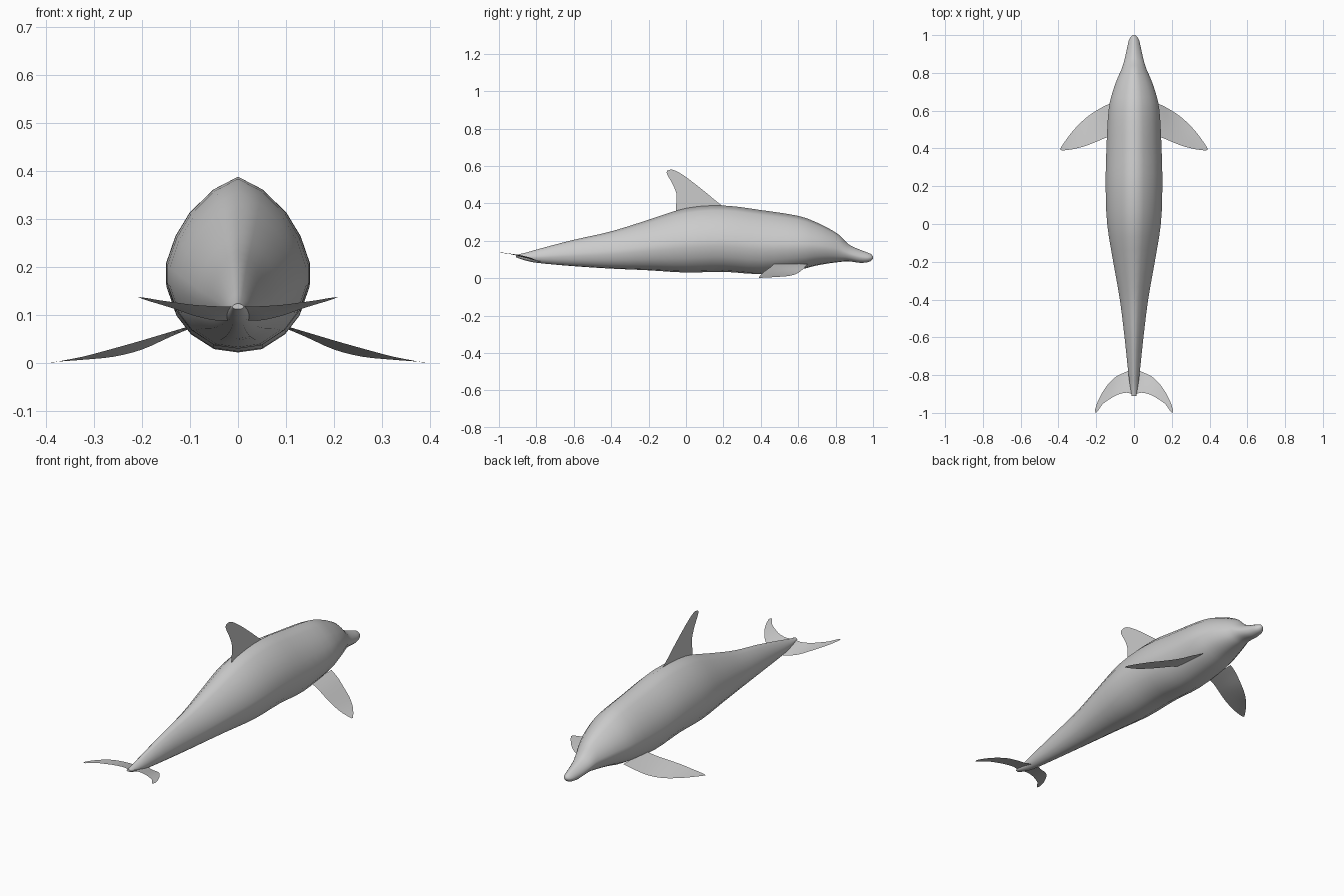
import bpy
from mathutils import Vector


def smooth_rows(rows, steps):
    # Catmull-Rom interpolation between stations
    out = []
    n = len(rows)
    for i in range(n - 1):
        p = [Vector(rows[max(0, min(n - 1, i + k))]) for k in (-1, 0, 1, 2)]
        for s in range(steps):
            t = s / steps
            out.append(0.5 * (2 * p[1] + (p[2] - p[0]) * t
                              + (2 * p[0] - 5 * p[1] + 4 * p[2] - p[3]) * t * t
                              + (3 * p[1] - p[0] - 3 * p[2] + p[3]) * t ** 3))
    return out + [Vector(rows[-1])]


def loft(name, rings, closed):
    # skin a list of equal-length point rows
    n = len(rings[0])
    verts = [tuple(v) for r in rings for v in r]
    faces = []
    for i in range(len(rings) - 1):
        for j in range(n if closed else n - 1):
            k = (j + 1) % n
            faces.append((i * n + j, i * n + k, (i + 1) * n + k, (i + 1) * n + j))
    if closed:
        faces.append(tuple(reversed(range(n))))
        faces.append(tuple(range(len(verts) - n, len(verts))))
    mesh = bpy.data.meshes.new(name)
    mesh.from_pydata(verts, [], faces)
    mesh.update()
    ob = bpy.data.objects.new(name, mesh)
    bpy.context.collection.objects.link(ob)
    bpy.context.view_layer.objects.active = ob
    ob.select_set(True)
    bpy.ops.object.shade_smooth_by_angle(angle=1.1)
    ob.select_set(False)
    return ob


def fin(name, stations, mirrored):
    # thin sheet between a leading and a trailing edge
    rings = []
    for s in smooth_rows(stations, 3):
        a, b = Vector(s[:3]), Vector(s[3:])
        rings.append([a.lerp(b, t / 4) for t in range(5)])
    ob = loft(name, rings, False)
    if mirrored:
        ob.modifiers.new("Mirror", "MIRROR").use_mirror_merge = False
    return ob


# body stations: y, half width, bottom z, top z
BODY = [
    (-0.91, 0.012, 0.112, 0.124), (-0.85, 0.022, 0.092, 0.138),
    (-0.78, 0.031, 0.080, 0.158), (-0.60, 0.050, 0.064, 0.205),
    (-0.40, 0.075, 0.051, 0.250), (-0.20, 0.110, 0.042, 0.312),
    (0.0, 0.142, 0.030, 0.374), (0.20, 0.150, 0.034, 0.388),
    (0.40, 0.146, 0.022, 0.364), (0.60, 0.135, 0.045, 0.333),
    (0.70, 0.113, 0.068, 0.297), (0.77, 0.088, 0.080, 0.262),
    (0.82, 0.066, 0.086, 0.230), (0.85, 0.056, 0.090, 0.199),
    (0.88, 0.048, 0.089, 0.174), (0.93, 0.037, 0.082, 0.152),
    (0.97, 0.028, 0.085, 0.137), (0.99, 0.018, 0.093, 0.128),
    (1.0, 0.006, 0.105, 0.117),
]
# half cross-section, top to bottom: x fraction, z fraction
HALF = [(0, 1), (0.34, 0.925), (0.67, 0.79), (0.87, 0.65), (1, 0.49),
        (1, 0.38), (0.87, 0.22), (0.67, 0.11), (0.34, 0.02), (0, 0)]
SECTION = HALF + [(-x, z) for x, z in HALF[-2:0:-1]]
loft("body", [[(x * w, y, lo + z * (hi - lo)) for x, z in SECTION]
              for y, w, lo, hi in smooth_rows(BODY, 3)], True)

# dorsal fin: leading xyz, trailing xyz
fin("dorsal_fin", [
    (0, 0.23, 0.36, 0, -0.055, 0.35),
    (0, 0.17, 0.405, 0, -0.052, 0.40),
    (0, 0.10, 0.463, 0, -0.051, 0.45),
    (0, 0.03, 0.518, 0, -0.07, 0.50),
    (0, -0.02, 0.554, 0, -0.09, 0.535),
    (0, -0.055, 0.574, 0, -0.103, 0.562),
    (0, -0.08, 0.581, 0, -0.10, 0.575)], False)

# flippers
fin("flippers", [
    (0.09, 0.65, 0.076, 0.09, 0.47, 0.080),
    (0.14, 0.632, 0.055, 0.14, 0.46, 0.065),
    (0.20, 0.60, 0.028, 0.20, 0.435, 0.047),
    (0.26, 0.557, 0.013, 0.26, 0.412, 0.030),
    (0.32, 0.497, 0.007, 0.32, 0.397, 0.014),
    (0.36, 0.445, 0.004, 0.36, 0.391, 0.006),
    (0.385, 0.408, 0.002, 0.38, 0.39, 0.002),
    (0.39, 0.398, 0.0, 0.389, 0.392, 0.0)], True)

# tail flukes
fin("flukes", [
    (0.0, -0.76, 0.092, 0.0, -0.905, 0.118),
    (0.04, -0.782, 0.088, 0.04, -0.893, 0.118),
    (0.09, -0.805, 0.098, 0.09, -0.905, 0.121),
    (0.13, -0.84, 0.112, 0.13, -0.928, 0.126),
    (0.165, -0.888, 0.123, 0.165, -0.953, 0.131),
    (0.192, -0.94, 0.131, 0.188, -0.985, 0.135),
    (0.207, -0.985, 0.137, 0.203, -1.0, 0.137)], True)
